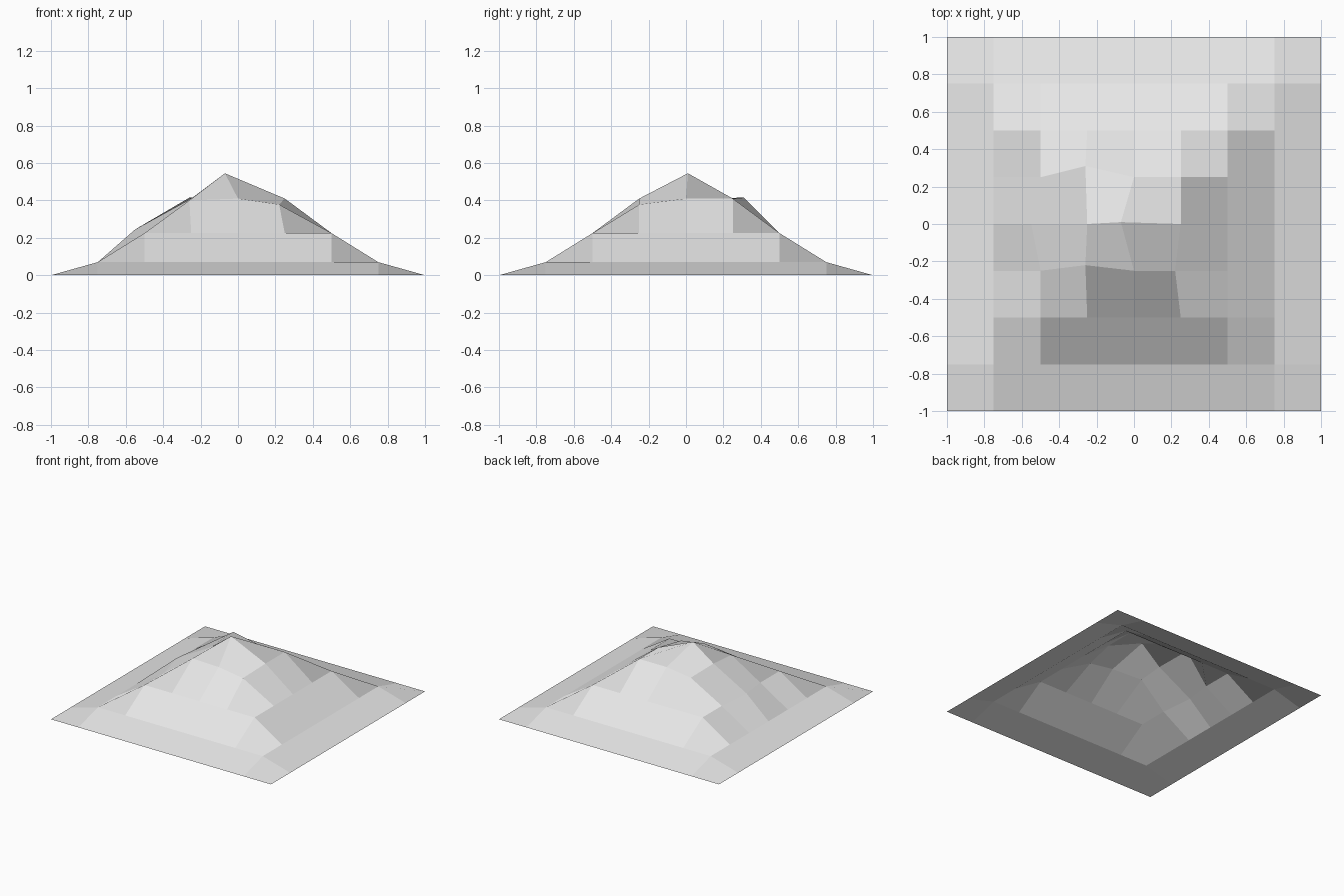
import bpy
import bmesh

if "Cube" in bpy.data.objects:
    bpy.data.objects.remove(bpy.data.objects["Cube"])

STEP = 0.25
# Height of each square ring, from the peak outward
RING_HEIGHT = [0.545, 0.41, 0.225, 0.07, 0.0]

# Hand-nudged grid points: (column, row) from the centre -> position
NUDGED = {
    (0, 0): (-0.07, 0.01, 0.545),
    (-1, -1): (-0.26, -0.22, 0.40),
    (-1, 1): (-0.26, 0.31, 0.415),
    (1, -1): (0.22, -0.25, 0.378),
    (-2, 0): (-0.55, 0.0, 0.245),
}

# Plain grey stone
grey = bpy.data.materials.new("grey stone")
grey.diffuse_color = (0.8, 0.8, 0.8, 1.0)
grey.use_nodes = True
grey.node_tree.nodes["Principled BSDF"].inputs["Base Color"].default_value = grey.diffuse_color

# Hill: an open sheet of quads raised ring by ring
bm = bmesh.new()
points = {}
for i in range(-4, 5):
    for j in range(-4, 5):
        ring = max(abs(i), abs(j))
        regular = (i * STEP, j * STEP, RING_HEIGHT[ring])
        points[i, j] = bm.verts.new(NUDGED.get((i, j), regular))

for i in range(-4, 4):
    for j in range(-4, 4):
        bm.faces.new([points[i, j], points[i + 1, j],
                      points[i + 1, j + 1], points[i, j + 1]])

mesh = bpy.data.meshes.new("hill")
bm.to_mesh(mesh)
bm.free()
mesh.materials.append(grey)
hill = bpy.data.objects.new("hill", mesh)
bpy.context.collection.objects.link(hill)
